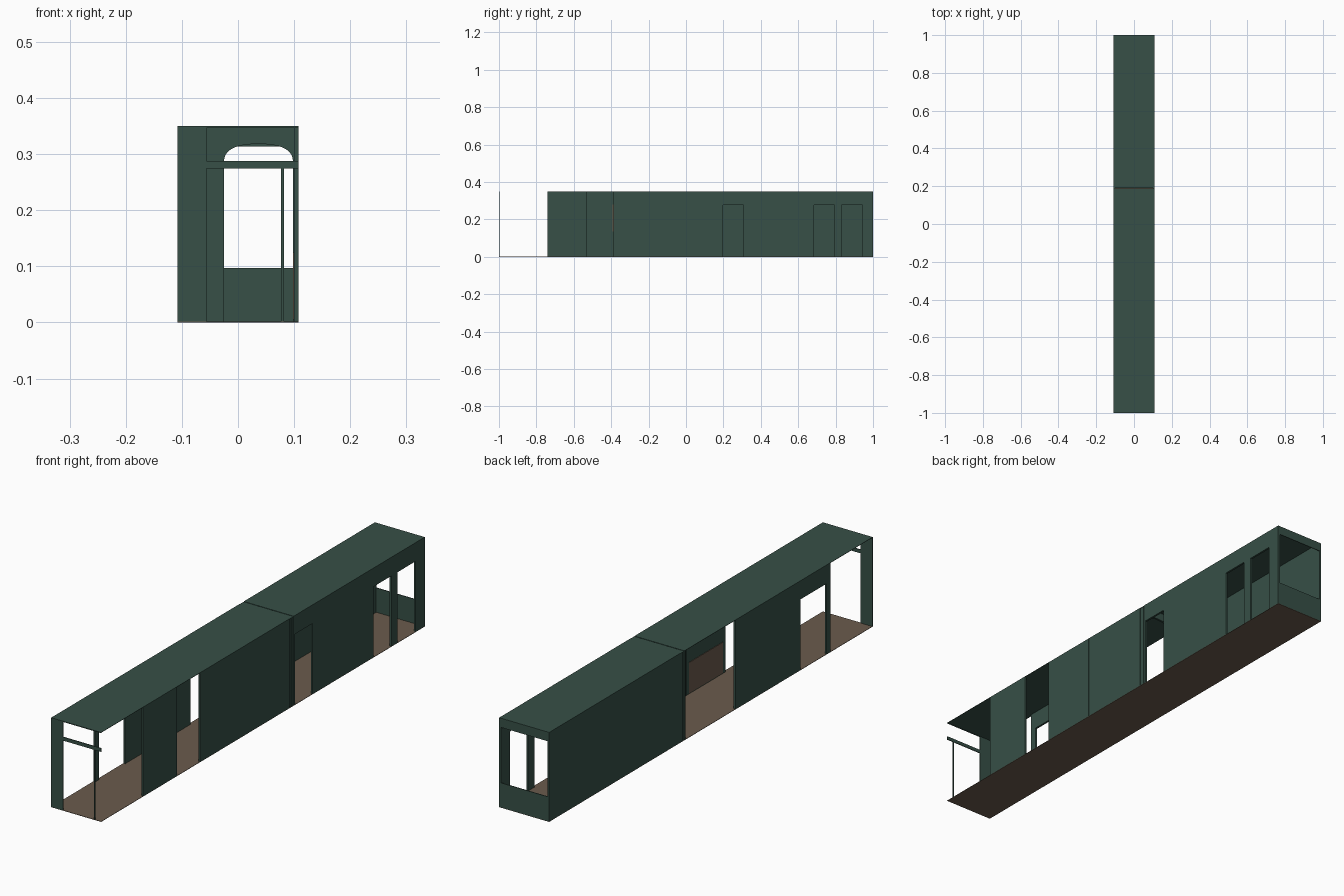
import bpy, bmesh, math

cube = bpy.data.objects.get("Cube")
if cube:
    bpy.data.objects.remove(cube, do_unlink=True)


def material(name, colour):
    m = bpy.data.materials.new(name)
    m.use_nodes = True
    m.diffuse_color = (*colour, 1)
    m.node_tree.nodes["Principled BSDF"].inputs["Base Color"].default_value = (*colour, 1)
    return m


GREEN = material("dark green", (0.038, 0.08, 0.063))
TAN = material("brown lining", (0.147, 0.106, 0.074))


def finish(name, bm, mat):
    bmesh.ops.recalc_face_normals(bm, faces=bm.faces)
    mesh = bpy.data.meshes.new(name)
    bm.to_mesh(mesh)
    bm.free()
    mesh.materials.append(mat)
    ob = bpy.data.objects.new(name, mesh)
    bpy.context.collection.objects.link(ob)
    return ob


def box(name, xs, ys, zs, mat=GREEN):
    """Box between the given limits on each axis."""
    bm = bmesh.new()
    bmesh.ops.create_cube(bm, size=1)
    for v in bm.verts:
        for axis, (lo, hi) in enumerate((xs, ys, zs)):
            v.co[axis] = hi if v.co[axis] > 0 else lo
    return finish(name, bm, mat)


W, H, T = 0.108, 0.35, 0.008      # half width, height, wall thickness
DOOR = 0.277                      # door head height
SKIN = 0.0015
LEFT, RIGHT = (W - T, W), (-W, T - W)
FULL = (SKIN, H - SKIN)
HEAD = (DOOR, H - SKIN)

# Floor and roof, in two sections with a joint between them
for part, y0, y1 in (("front", -1, 0.164), ("joint", 0.165, 0.189), ("rear", 0.19, 1)):
    inset = 0.001 if part == "joint" else 0
    box(part + "_roof", (-W, W), (y0, y1), (H - SKIN, H - inset))
box("floor", (-W, W), (-1, 1), (0, SKIN), TAN)

# Wall panels on the left side
for name, y0, y1 in (("left_front_panel", -0.74, -0.53),
                     ("left_middle_panel", -0.388, -0.145),
                     ("left_centre_panel", -0.144, 0.164),
                     ("left_door_post", 0.19, 0.197),
                     ("left_rear_jamb", 0.307, 0.325),
                     ("left_rear_panel", 0.326, 0.684),
                     ("left_window_post", 0.794, 0.832),
                     ("left_end_panel", 0.944, 1)):
    box(name, LEFT, (y0, y1), FULL)
box("left_joint_cover", (W - T, W - 0.003), (0.164, 0.19), FULL)

# Headers over the left rear doorways
for i, (y0, y1) in enumerate(((0.197, 0.307), (0.684, 0.794), (0.832, 0.944))):
    box(f"left_door_header_{i + 1}", LEFT, (y0, y1), HEAD)

# Wall panels on the right side
for name, y0, y1 in (("right_front_post", -0.74, -0.715),
                     ("right_middle_panel", -0.554, -0.152),
                     ("right_joint_post", 0.158, 0.166),
                     ("right_rear_panel", 0.172, 1)):
    box(name, RIGHT, (y0, y1), FULL)
box("right_front_header", RIGHT, (-0.715, -0.554), HEAD)

# Brown lining boards inside the walls
box("left_lining", (W - T - 0.002, W - T), (-0.37, -0.16), (0.005, 0.125), TAN)
box("right_lining", (T - W, T - W + 0.002), (-0.393, -0.25), (0.135, 0.28), TAN)

# Open front end: wide corner plate, slim post, cross beam
FRONT = (-1, -0.997)
box("front_corner_plate", (-W, -0.056), FRONT, FULL)
box("front_slim_post", (0.077, 0.082), FRONT, (SKIN, 0.274))
box("front_cross_beam", (-0.056, W), FRONT, (0.274, 0.288))
box("front_top_rail", (-0.056, W), FRONT, (0.347, H - SKIN))

# Rear end: window frame above a low panel
REAR = (0.997, 1)
box("rear_low_panel", (T - W, W - T), REAR, (SKIN, 0.097))
box("rear_header", (T - W, W - T), REAR, (0.314, H - SKIN))

# Arched partition at the joint
bm = bmesh.new()
centre, half, spring, rise, steps = 0.0365, 0.0615, 0.285, 0.033, 20
inner = W - 0.001
outline = [(-inner, SKIN), (-inner, H - SKIN), (inner, H - SKIN), (inner, SKIN),
           (centre + half, SKIN)]
for i in range(steps + 1):
    a = math.pi * i / steps
    c, s = math.cos(a), math.sin(a)
    outline.append((centre + half * math.copysign(abs(c) ** 0.8, c),
                    spring + rise * abs(s) ** 0.8))
outline.append((centre - half, SKIN))
face = bm.faces.new([bm.verts.new((x, 0.178, z)) for x, z in outline])
extruded = bmesh.ops.extrude_face_region(bm, geom=[face])["geom"]
bmesh.ops.translate(bm, vec=(0, 0.008, 0),
                    verts=[g for g in extruded if isinstance(g, bmesh.types.BMVert)])
finish("arched_partition", bm, GREEN)
